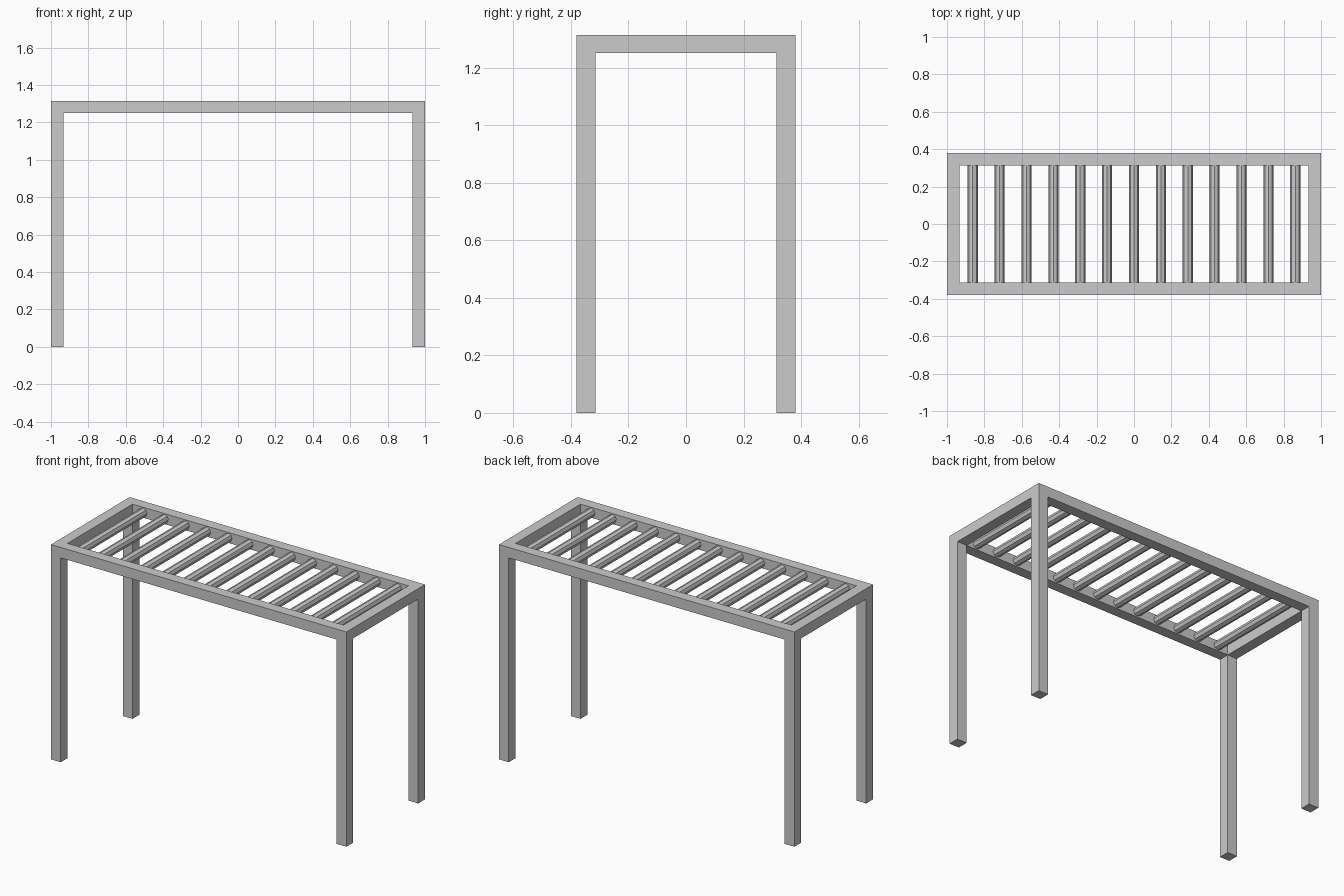
import bpy, bmesh, math

if "Cube" in bpy.data.objects:
    bpy.data.objects.remove(bpy.data.objects["Cube"])

L, W, T = 1.0, 0.38, 0.066      # half length, half width, beam thickness
TOP, UNDER = 1.314, 1.25
RUNGS, RADIUS, SIDES = 13, 0.027, 8


def finish(name, bm):
    bmesh.ops.recalc_face_normals(bm, faces=bm.faces)
    mesh = bpy.data.meshes.new(name)
    bm.to_mesh(mesh)
    bm.free()
    obj = bpy.data.objects.new(name, mesh)
    bpy.context.collection.objects.link(obj)
    return obj


def extrude_z(bm, faces, dz):
    geom = bmesh.ops.extrude_face_region(bm, geom=faces, use_keep_orig=False)["geom"]
    verts = [g for g in geom if isinstance(g, bmesh.types.BMVert)]
    bmesh.ops.translate(bm, vec=(0, 0, dz), verts=verts)


# Frame: rectangular ring of beams, with the four corners extruded down as legs
bm = bmesh.new()
xs, ys = (-L, -L + T, L - T, L), (-W, -W + T, W - T, W)


def ring(z):
    grid = [[bm.verts.new((x, y, z)) for y in ys] for x in xs]
    return {(i, j): bm.faces.new((grid[i][j], grid[i + 1][j], grid[i + 1][j + 1], grid[i][j + 1]))
            for i in range(3) for j in range(3) if (i, j) != (1, 1)}, grid


upper, gu = ring(TOP)
lower, gl = ring(UNDER)
outer = [(i, 0) for i in range(3)] + [(3, j) for j in range(3)] \
    + [(i, 3) for i in range(3, 0, -1)] + [(0, j) for j in range(3, 0, -1)]
inner = [(1, 1), (2, 1), (2, 2), (1, 2)]
for loop in (outer, inner):
    for (a, b), (c, d) in zip(loop, loop[1:] + loop[:1]):
        bm.faces.new((gl[a][b], gl[c][d], gu[c][d], gu[a][b]))
corners = [lower[i, j] for i in (0, 2) for j in (0, 2)]
for face in corners:
    extrude_z(bm, [face], -UNDER)
# remove any cap left hidden inside where a leg meets the frame
hidden = [f for f in bm.faces if all(len(e.link_faces) > 2 for e in f.edges)]
bmesh.ops.delete(bm, geom=hidden, context="FACES_ONLY")
finish("frame_and_legs", bm)

# Rungs: evenly spaced bars between the long rails
step = 2 * (L - T) / RUNGS
for k in range(RUNGS):
    bpy.ops.mesh.primitive_cylinder_add(
        vertices=SIDES, radius=RADIUS, depth=2 * (W - T), end_fill_type="NOTHING",
        location=((k - (RUNGS - 1) / 2) * step, 0, (TOP + UNDER) / 2),
        rotation=(math.pi / 2, 0, 0))
    bpy.context.object.name = f"rung_{k + 1}"
